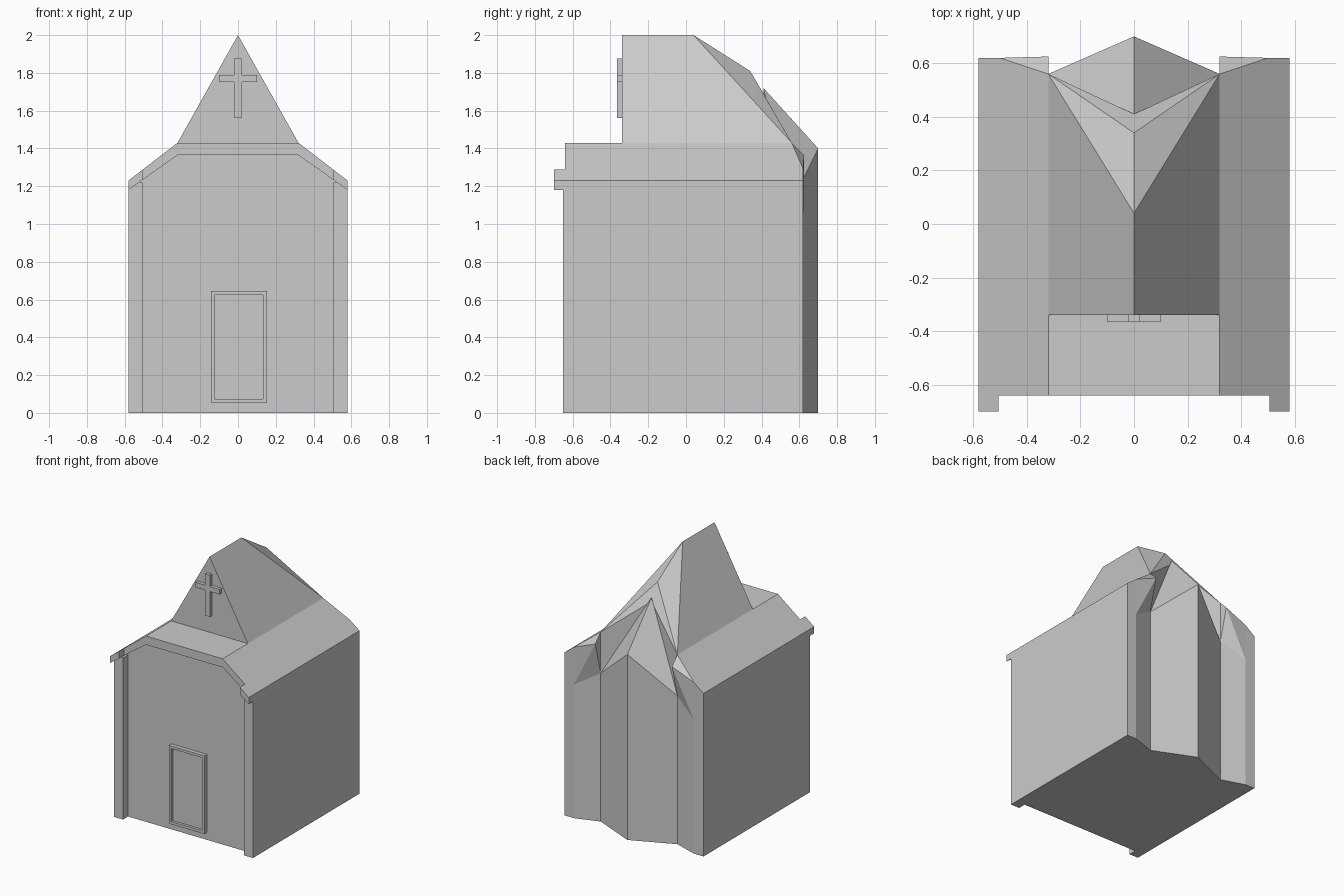
import bpy
import bmesh

if "Cube" in bpy.data.objects:
    bpy.data.objects.remove(bpy.data.objects["Cube"], do_unlink=True)

stone = bpy.data.materials.new("plain_grey")
stone.use_nodes = True
GREY = (0.6, 0.6, 0.6, 1)
stone.diffuse_color = GREY
stone.node_tree.nodes["Principled BSDF"].inputs["Base Color"].default_value = GREY

# Main dimensions
HALF, INNER, PIER = 0.58, 0.32, 0.505
EAVE, SHOULDER, APEX = 1.23, 1.43, 2.0
WALL, BACK, VALLEY = -0.59, 0.62, 0.56


def roof(x):
    """Height of the side roof at x."""
    return SHOULDER - (x - INNER) * (SHOULDER - EAVE) / (HALF - INNER)


def soffit(x):
    """Height of the lower edge of the front cornice at x."""
    return 1.365 - (x - INNER) * 0.185 / (HALF - INNER)


def column(x, y, low, high):
    return [(x, y, low), (x, y, high)]


def box(x0, x1, y0, y1, z0, z1):
    return [(x, y, z) for x in (x0, x1) for y in (y0, y1) for z in (z0, z1)]


def finish(name, bm):
    mesh = bpy.data.meshes.new(name)
    bmesh.ops.recalc_face_normals(bm, faces=bm.faces[:])
    bm.to_mesh(mesh)
    bm.free()
    mesh.materials.append(stone)
    obj = bpy.data.objects.new(name, mesh)
    bpy.context.collection.objects.link(obj)
    return obj


def solid(name, hulls, seams=(), mirror=True):
    """Join convex blocks, open the joints at the x values in seams, mirror."""
    bm = bmesh.new()
    for points in hulls:
        bmesh.ops.convex_hull(bm, input=[bm.verts.new(p) for p in points])
    bmesh.ops.remove_doubles(bm, verts=bm.verts[:], dist=0.0005)
    inside = [f for f in bm.faces
              if any(all(abs(v.co.x - s) < 0.001 for v in f.verts) for s in seams)]
    bmesh.ops.delete(bm, geom=inside, context='FACES')
    loose = [v for v in bm.verts if not v.link_faces]
    bmesh.ops.delete(bm, geom=loose, context='VERTS')
    bmesh.ops.dissolve_limit(bm, angle_limit=0.01, verts=bm.verts[:], edges=bm.edges[:])
    # the joint stays open, so outward is judged from the mirrored whole
    if mirror:
        twin = bmesh.ops.duplicate(bm, geom=bm.verts[:] + bm.edges[:] + bm.faces[:])["geom"]
        for v in twin:
            if isinstance(v, bmesh.types.BMVert):
                v.co.x = -v.co.x
        bmesh.ops.remove_doubles(bm, verts=bm.verts[:], dist=0.0005)
    return finish(name, bm)


# Walls with the low side roofs; the back is notched for the apse
centre = (column(0, WALL, 0, SHOULDER) + column(INNER, WALL, 0, SHOULDER)
          + column(INNER, VALLEY, 0, SHOULDER) + column(0, 0.41, 0, SHOULDER))
aisle = []
for x, y in ((INNER, WALL), (HALF, WALL), (HALF, BACK), (0.5, BACK), (INNER, VALLEY)):
    aisle += column(x, y, 0, roof(x))
solid("walls_and_side_roofs", [centre, aisle], seams=(0, INNER))

# Steep central roof, hipped towards the back
gable = column(0, -0.34, SHOULDER, APEX) + [(INNER, -0.34, SHOULDER)]
gable += [(0, 0.04, APEX), (INNER, 0.04, SHOULDER), (0, 0.34, 1.81)]
gable += column(0, 0.41, SHOULDER, 1.69) + [(INNER, VALLEY, SHOULDER)]
solid("central_roof", [gable], seams=(0,))

# Pointed apse with its two sloping roof faces
apse = column(0, 0.7, 0, 1.4) + column(0, 0.41, 0, 1.72)
apse += column(INNER, VALLEY, 0, 1.12)
solid("apse", [apse], seams=(0,))

# Corbels under the rear roof corners
corbel = column(INNER, VALLEY, 1.12, SHOULDER) + column(0.5, BACK, 1.01, roof(0.5))
corbel += [(INNER, 0.625, 1.365), (0.5, BACK, soffit(0.5))]
solid("rear_corbels", [corbel])

# Front cornice and its projecting ends
level, slope, end = [], [], []
for y in (-0.64, WALL):
    level += column(0, y, 1.365, SHOULDER) + column(INNER, y, 1.365, SHOULDER)
    slope += [p for x in (INNER, HALF) for p in column(x, y, soffit(x), roof(x))]
for y in (-0.7, WALL):
    end += [p for x in (PIER, HALF) for p in column(x, y, soffit(x), roof(x))]
solid("front_cornice", [level, slope], seams=(0, INNER))
solid("cornice_ends", [end])

# Corner piers
solid("corner_piers", [box(PIER, HALF, -0.65, WALL, 0, 1.22)])

# Door: raised frame with a sunken panel
bm = bmesh.new()
bmesh.ops.convex_hull(bm, input=[bm.verts.new(p) for p in
                                 box(-0.143, 0.153, WALL - 0.03, WALL, 0.055, 0.645)])
bmesh.ops.dissolve_limit(bm, angle_limit=0.01, verts=bm.verts[:], edges=bm.edges[:])
bmesh.ops.recalc_face_normals(bm, faces=bm.faces[:])
front = min(bm.faces, key=lambda f: f.calc_center_median().y)
bmesh.ops.inset_region(bm, faces=[front], thickness=0.028)
rim = bmesh.ops.extrude_discrete_faces(bm, faces=[front])["faces"][0]
bmesh.ops.translate(bm, verts=rim.verts[:], vec=(0, 0.02, 0))
finish("door", bm)

# Cross on the gable
solid("cross_upright", [box(-0.02, 0.02, -0.365, -0.34, 1.56, 1.875)], mirror=False)
solid("cross_arms", [box(0.02, 0.1, -0.365, -0.34, 1.752, 1.79)])
